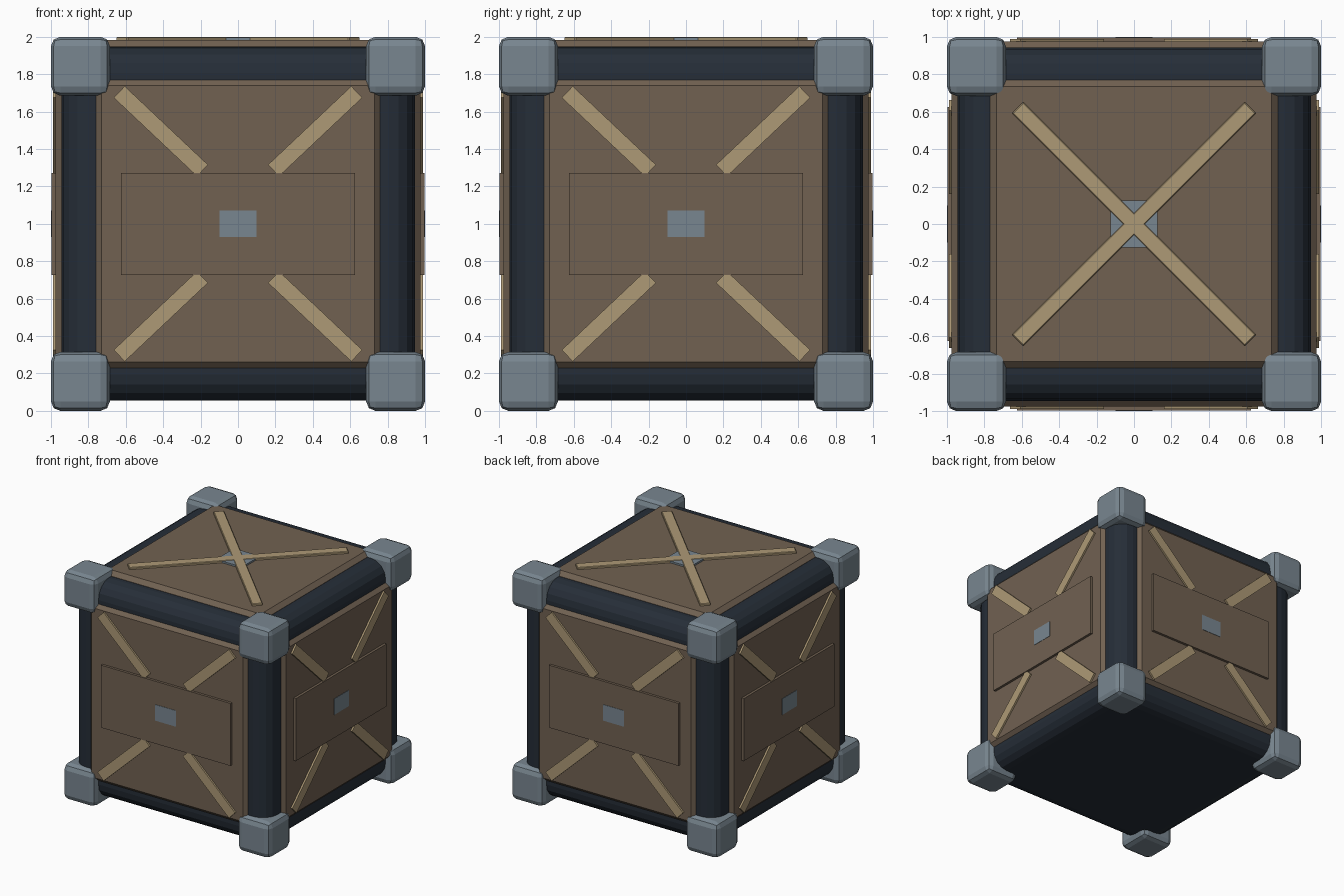
import bpy, bmesh
from math import radians, atan2, hypot
from mathutils import Matrix, Vector

if "Cube" in bpy.data.objects:
    bpy.data.objects.remove(bpy.data.objects["Cube"])


def material(name, rgb):
    m = bpy.data.materials.new(name)
    m.diffuse_color = (*rgb, 1)
    m.use_nodes = True
    m.node_tree.nodes["Principled BSDF"].inputs["Base Color"].default_value = m.diffuse_color
    return m


BROWN = material("brown_panel", (0.165, 0.12, 0.083))
TAN = material("tan_strap", (0.42, 0.32, 0.18))
DARK = material("dark_frame", (0.019, 0.027, 0.039))
STEEL = material("steel", (0.19, 0.24, 0.28))


def box(name, size, matrix, mat, bevel=0, segments=1):
    """Box of the given size, optionally bevelled, placed by a matrix."""
    mesh = bpy.data.meshes.new(name)
    bm = bmesh.new()
    bmesh.ops.create_cube(bm, size=1)
    bmesh.ops.scale(bm, vec=Vector(size), verts=bm.verts)
    bm.to_mesh(mesh)
    bm.free()
    mesh.materials.append(mat)
    ob = bpy.data.objects.new(name, mesh)
    bpy.context.collection.objects.link(ob)
    ob.matrix_world = matrix
    if bevel:
        mod = ob.modifiers.new("bevel", 'BEVEL')
        mod.width = bevel
        mod.segments = segments
    return ob


def at(x, y, z):
    return Matrix.Translation((x, y, z))


# dark frame body with rounded edges
box("frame_body", (1.89, 1.89, 1.89), at(0, 0, 1.0), DARK, 0.14, 4)

# steel corner caps
for x in (-1, 1):
    for y in (-1, 1):
        for z in (-1, 1):
            box("corner_cap", (0.315,) * 3,
                at(x * 0.8425, y * 0.8425, 1 + z * 0.8425), STEEL, 0.05, 2)


def slab(name, width, height, outer, mat, frame, x=0, y=0, angle=0, bevel=0, inner=0.93):
    """Slab lying on one side of the crate; local z points out of that side."""
    local = at(x, y, (outer + inner) / 2) @ Matrix.Rotation(angle, 4, 'Z')
    return box(name, (width, height, outer - inner), frame @ local, mat, bevel)


centre = at(0, 0, 1)

# four identical sides: panel, four brace arms, cover plate and latch
for k, side in enumerate(("front", "right", "back", "left")):
    frame = centre @ Matrix.Rotation(radians(90 * k), 4, 'Z') @ Matrix.Rotation(radians(90), 4, 'X')
    slab(side + "_panel", 1.53, 1.55, 0.975, BROWN, frame, bevel=0.035, inner=0.88)
    outer_end, inner_end = Vector((0.635, 0.705)), Vector((0.19, 0.285))
    mid, span = (outer_end + inner_end) / 2, outer_end - inner_end
    for sx in (-1, 1):
        for sy in (-1, 1):
            slab(side + "_brace", hypot(*span), 0.085, 0.99, TAN, frame,
                 sx * mid.x, sy * mid.y, sx * sy * atan2(span.y, span.x))
    slab(side + "_cover_plate", 1.25, 0.545, 0.997, BROWN, frame)
    slab(side + "_latch", 0.2, 0.14, 1.0, STEEL, frame)

# lid: panel, crossed straps and square hub plate
slab("lid_panel", 1.54, 1.54, 0.982, BROWN, centre, bevel=0.035, inner=0.88)
for a in (45, -45):
    slab("lid_strap", 1.76, 0.085, 1.0, TAN, centre, angle=radians(a), bevel=0.005)
slab("lid_hub", 0.25, 0.25, 0.997, STEEL, centre)
